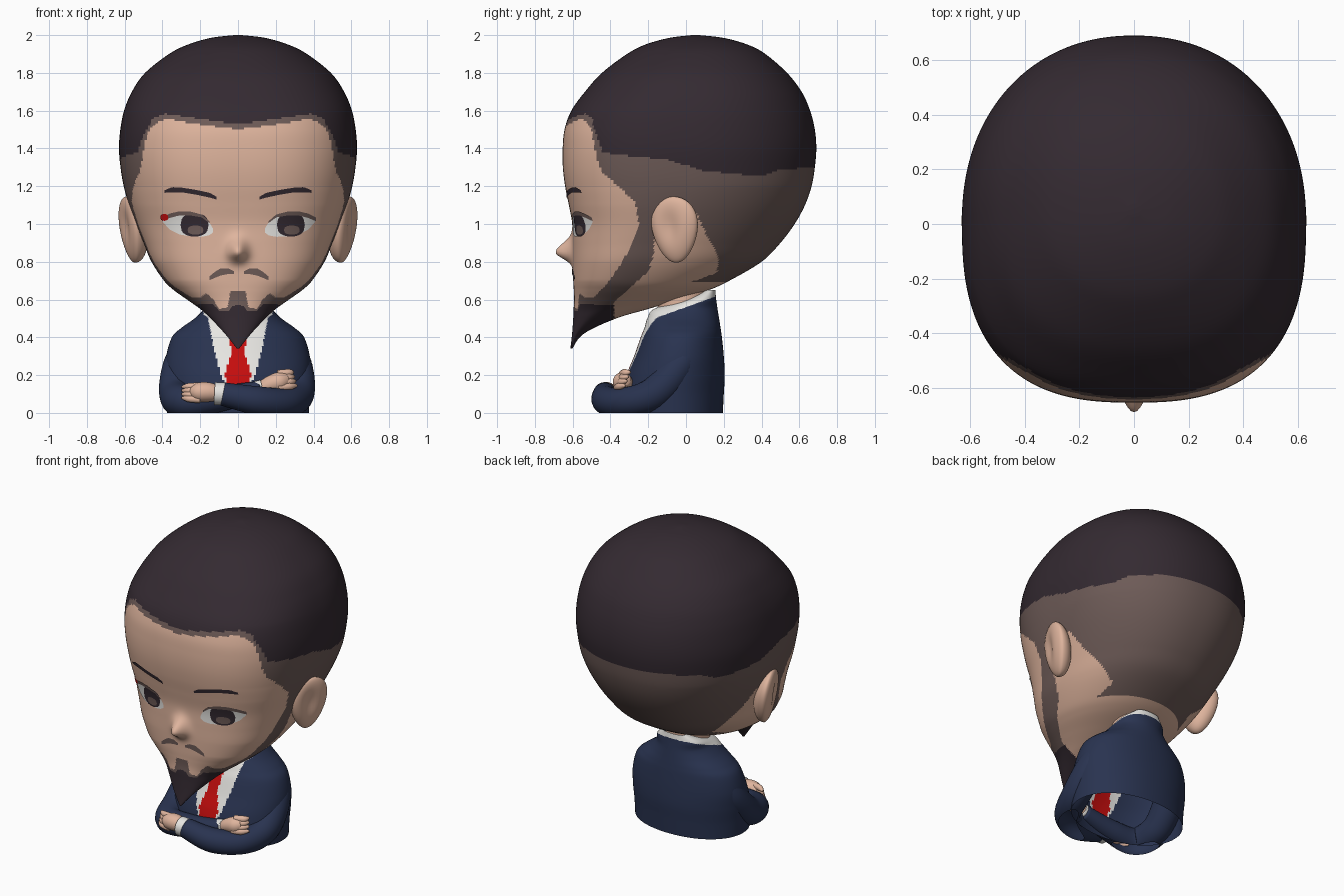
import bpy, bmesh, math
from mathutils import Vector, Matrix

if "Cube" in bpy.data.objects:
    bpy.data.objects.remove(bpy.data.objects["Cube"])

def mat(name, r, g, b):
    m = bpy.data.materials.new(name)
    m.diffuse_color = (r, g, b, 1)
    m.use_nodes = True
    m.node_tree.nodes["Principled BSDF"].inputs["Base Color"].default_value = m.diffuse_color
    return m

SKIN = mat("skin", .74, .46, .34)
HAIR = mat("dark hair", .034, .023, .031)
FADE = mat("short stubble brown", .155, .105, .096)
NAVY = mat("navy cloth", .022, .033, .080)
WHITE = mat("white", .80, .79, .76)
RED = mat("red", .56, .004, .004)

def lerp(t, pts):
    if t <= pts[0][0]: return pts[0][1]
    for (a, u), (b, v) in zip(pts, pts[1:]):
        if t <= b: return u + (v - u) * (t - a) / (b - a)
    return pts[-1][1]

def spline(rows, n):
    """Catmull-Rom through tuples."""
    out = []
    for i in range(len(rows) - 1):
        p = [rows[max(i - 1, 0)], rows[i], rows[i + 1], rows[min(i + 2, len(rows) - 1)]]
        for k in range(n):
            t = k / n
            out.append(tuple(.5 * (2 * b + (c - a) * t + (2 * a - 5 * b + 4 * c - d) * t * t
                       + (3 * b - a - 3 * c + d) * t ** 3) for a, b, c, d in zip(*p)))
    return out + [tuple(rows[-1])]

def finish(bm, name, mats, rule=None, recalc=True, clip=False):
    if recalc: bmesh.ops.recalc_face_normals(bm, faces=bm.faces)
    if clip:
        bmesh.ops.bisect_plane(bm, geom=bm.verts[:] + bm.edges[:] + bm.faces[:],
                               plane_co=(0, 0, 0), plane_no=(0, 0, -1), clear_outer=True)
    for f in bm.faces:
        f.smooth = True
        if rule: f.material_index = rule(*f.calc_center_median())
    me = bpy.data.meshes.new(name)
    bm.to_mesh(me); bm.free()
    for m in mats: me.materials.append(m)
    ob = bpy.data.objects.new(name, me)
    bpy.context.collection.objects.link(ob)
    return ob

def skin_rings(bm, rings, cap0, cap1):
    rs = [[bm.verts.new(p) for p in r] for r in rings]
    n = len(rs[0])
    for a, b in zip(rs, rs[1:]):
        for i in range(n):
            bm.faces.new((a[i], a[(i + 1) % n], b[(i + 1) % n], b[i]))
    if cap0: bm.faces.new(rs[0][::-1])
    if cap1: bm.faces.new(rs[-1])

def oval(z, hw, yf, yb, yc, nf, nb, seg):
    pts = []
    for i in range(seg):
        a = 2 * math.pi * i / seg
        c, s = math.cos(a), math.sin(a)
        n = nf if s < 0 else nb
        r = (abs(c) ** n + abs(s) ** n) ** (-1 / n)
        pts.append((hw * r * c, yc + r * s * ((yb - yc) if s > 0 else (yc - yf)), z))
    return pts

# head: z, half width, front y, back y
HEAD = spline([(.34, .006, -.612, -.602), (.42, .07, -.603, -.54), (.50, .145, -.597, -.37),
    (.55, .20, -.595, -.20), (.60, .27, -.592, -.04), (.65, .34, -.594, .12), (.70, .392, -.597, .23),
    (.80, .458, -.60, .40), (.90, .50, -.60, .50), (1.0, .54, -.602, .575), (1.1, .577, -.62, .63),
    (1.2, .605, -.64, .665), (1.3, .622, -.652, .682), (1.4, .63, -.653, .69), (1.5, .623, -.643, .682),
    (1.6, .603, -.607, .657), (1.7, .562, -.535, .612), (1.8, .492, -.445, .535), (1.9, .365, -.312, .42),
    (1.95, .265, -.215, .325), (1.985, .145, -.09, .20), (2.0, .02, .03, .07)], 9)

def centre(yf, yb, z):
    return yf + (yb - yf) * lerp(z, [(.5, .42), (.8, .40), (1.2, .49), (2, .5)])

def power(z): return lerp(z, [(.5, 2), (.58, 2.1), (.7, 2.5), (1.1, 2.65), (1.6, 2.6), (1.9, 2.2)])

def nose(x, z):
    s = .065 if z > .85 else .045
    return -.09 * math.exp(-(x / .048) ** 2 - ((z - .85) / s) ** 2)

def face_y(x, z):
    hw, yf, yb = (lerp(z, [(r[0], r[k]) for r in HEAD]) for k in (1, 2, 3))
    n, yc = power(z), centre(yf, yb, z)
    return yc - (yc - yf) * max(0, 1 - abs(x / hw) ** n) ** (1 / n) + nose(x, z)

def head_rule(x, y, z):
    ax = abs(x)
    hair = lerp(ax, [(0, 1.53), (.2, 1.555), (.38, 1.585), (.45, 1.56), (.5, 1.47), (.53, 1.39)])
    if y > -.44:
        if z > lerp(y, [(-.43, 1.375), (-.1, 1.34), (.1, 1.28), (.4, 1.25), (.5, 1.29), (.7, 1.3)]): return 1
    elif z > hair: return 1
    # goatee
    if y < -.38 and ax < .26:
        if z < lerp(ax, [(0, .575), (.03, .565), (.05, .54), (.1, .54), (.13, .575), (.2, .58), (.25, .56)]): return 1
        if z < lerp(ax, [(0, .645), (.04, .645), (.055, .56), (.1, .55), (.13, .60), (.17, .635), (.2, .61)]): return 2
    # face, in front of the sideburn
    edge = lerp(z, [(.58, -.56), (.6, -.5), (.68, -.42), (.78, -.35), (.9, -.28), (1.0, -.25), (1.12, -.27),
                    (1.2, -.36), (1.27, -.44), (1.35, -.475), (1.5, -.5), (1.6, -.57)])
    if y < edge: return 0 if z < hair - .028 else 2
    # bare skin behind sideburn, around the ear and neck
    inner = lerp(z, [(.57, -.4), (.65, -.31), (.75, -.20), (.85, -.17), (1.1, -.17)])
    outer = lerp(z, [(.69, .02), (.74, .16), (.82, .17), (1.0, .08), (1.1, .04)])
    if y > inner and (z < .69 or (z < 1.05 and y < outer)): return 0
    return 2

bm = bmesh.new()
skin_rings(bm, [[(x, y + (nose(x, z) if y < -.4 else 0), z) for x, y, z in
                 oval(r[0], r[1], r[2], r[3], centre(r[2], r[3], r[0]), power(r[0]), 2.15, 256)]
                for r in HEAD], True, True)
finish(bm, "head", [SKIN, HAIR, FADE], head_rule)

# thin plates laid on the face: points are (x, low z, high z)
def plate(name, pts, m, lift, mirror=False, dx=0):
    if mirror: pts = [(-x, a, b) for x, a, b in pts]
    pts = sorted((x + dx, a, b) for x, a, b in pts)
    bm = bmesh.new()
    cols = []
    for i in range(25):
        x = pts[0][0] + (pts[-1][0] - pts[0][0]) * i / 24
        lo, hi = (lerp(x, [(p[0], p[k]) for p in pts]) for k in (1, 2))
        zs = [lo + (hi - lo) * j / 6 for j in range(7)]
        cols.append([bm.verts.new((x, face_y(x, z) - lift, z)) for z in zs])
    for a, b in zip(cols, cols[1:]):
        for j in range(6):
            bm.faces.new((a[j], b[j], b[j + 1], a[j + 1]))
    finish(bm, name, [m], recalc=False)

def disc(cx, cz, rx, rz, top=9):
    return [(cx - rx * math.cos(t), cz - rz * math.sin(t) ** .7, min(top, cz + rz * math.sin(t) ** .7))
            for t in (math.pi * k / 12 for k in range(12))] + [(cx + rx, cz, cz)]

BROW = [(.115, 1.13, 1.145), (.15, 1.14, 1.165), (.22, 1.155, 1.18), (.3, 1.168, 1.193), (.35, 1.168, 1.195), (.39, 1.165, 1.178)]
EYE = [(.13, .955, .975), (.15, .94, 1.01), (.19, .932, 1.04), (.25, .935, 1.06), (.31, .945, 1.06), (.36, .97, 1.05), (.395, 1.01, 1.03)]
LID = [(.15, 1.005, 1.015), (.19, 1.035, 1.05), (.25, 1.045, 1.066), (.31, 1.045, 1.067), (.36, 1.032, 1.055), (.40, 1.015, 1.035)]
TASH = [(.02, .735, .75), (.05, .735, .765), (.09, .727, .765), (.12, .715, .747), (.15, .702, .722)]
for side, mir, dx in (("left", True, -.002), ("right", False, .012)):
    plate(side + "_eyebrow", BROW, HAIR, .006, mir)
    plate(side + "_eye_white", EYE, WHITE, .004, mir, dx)
    plate(side + "_upper_lid", LID, FADE, .007, mir, dx)
    plate(side + "_moustache", TASH, FADE, .005, mir, dx)
    cx = -.23 if mir else .28
    plate(side + "_iris", disc(cx, .995, .074, .062, 1.052), HAIR, .006)
    plate(side + "_iris_shine", disc(cx + .005, .968, .042, .024), FADE, .0075)
plate("eye_corner", disc(-.39, 1.035, .021, .018), RED, .0085)

# ears
for s in (-1, 1):
    bm = bmesh.new()
    bmesh.ops.create_uvsphere(bm, u_segments=40, v_segments=28, radius=1)
    for v in bm.verts:
        x, y, z = v.co
        dent = .5 * math.exp(-((y + .15) / .4) ** 2 - ((z - .1) / .5) ** 2) if x > 0 else 0
        thick = .045 if x > 0 else .085
        v.co = Vector(((x - dent) * thick + .025 * z, y * .125 * (1 + .22 * z), z * .175))
    bmesh.ops.rotate(bm, verts=bm.verts, matrix=Matrix.Rotation(math.radians(-18), 3, 'Z'))
    for v in bm.verts:
        v.co = Vector((s * (v.co.x + .568), v.co.y - .06, v.co.z + .97))
    finish(bm, "left_ear" if s < 0 else "right_ear", [SKIN])

# neck
bm = bmesh.new()
skin_rings(bm, [oval(z, .135, -.15 + d, .11 + d, -.02 + d, 2, 2, 48)
                for z, d in ((.5, .0), (.58, 0), (.65, .01), (.72, .02))], False, False)
finish(bm, "neck", [SKIN])

# jacket, shirt and tie: z, half width, front y, back y
TORSO = spline([(0, .375, -.33, .195), (.1, .38, -.335, .20), (.2, .385, -.315, .205), (.3, .38, -.275, .20),
    (.4, .35, -.24, .19), (.45, .30, -.22, .183), (.5, .23, -.205, .175), (.55, .18, -.17, .167),
    (.6, .15, -.03, .16), (.65, .08, .10, .155)], 16)

def torso_rule(x, y, z):
    ax = abs(x)
    if y < -.05 and z > .1:
        if ax < lerp(z, [(.12, .05), (.2, .07), (.33, .032), (.36, .042), (.42, .048)]) and z < .43: return 2
        if ax < lerp(z, [(.1, .04), (.2, .09), (.35, .13), (.5, .158)]): return 1
    return 1 if z > .56 + .36 * y else 0

bm = bmesh.new()
skin_rings(bm, [oval(z, hw, yf, yb, (yf + yb) / 2, 2.1, 2.1, 200) for z, hw, yf, yb in TORSO], False, False)
finish(bm, "jacket_and_shirt", [NAVY, WHITE, RED], torso_rule)

# sleeves, cuffs and hands: path points are (x, y, z, radius)
def tube(name, pts, m):
    path = spline(pts, 8)
    rings = []
    for i, p in enumerate(path):
        q, r = path[max(i - 1, 0)], path[min(i + 1, len(path) - 1)]
        d = (Vector(r[:3]) - Vector(q[:3])).normalized()
        u = d.cross(Vector((.1, .3, 1))).normalized()
        w = d.cross(u)
        rings.append([Vector(p[:3]) + p[3] * (u * math.cos(a) + w * math.sin(a))
                      for a in (2 * math.pi * k / 32 for k in range(32))])
    bm = bmesh.new()
    skin_rings(bm, rings, True, True)
    finish(bm, name, [m], clip=True)

tube("right_sleeve", [(.27, .02, .37, .07), (.305, -.04, .24, .09), (.315, -.17, .1, .088), (.25, -.33, .055, .078),
                      (.1, -.42, .065, .076), (-.08, -.43, .10, .062)], NAVY)
tube("left_sleeve", [(-.27, .02, .37, .07), (-.31, -.04, .24, .09), (-.325, -.17, .1, .092), (-.28, -.32, .06, .085),
                     (-.1, -.34, .075, .07), (.12, -.335, .12, .05)], NAVY)
tube("right_cuff", [(-.07, -.43, .10, .06), (-.125, -.43, .103, .06)], WHITE)
tube("left_cuff", [(.09, -.335, .12, .046), (.13, -.335, .13, .046)], WHITE)
tube("right_palm", [(-.11, -.42, .105, .042), (-.16, -.42, .11, .052), (-.21, -.42, .11, .05), (-.245, -.41, .11, .03)], SKIN)
tube("left_palm", [(.12, -.33, .128, .035), (.17, -.335, .15, .046), (.22, -.335, .165, .052), (.26, -.325, .18, .035)], SKIN)
for k in range(4):
    o = k * .024
    tube("right_finger", [(-.2, -.44 + o * .3, .07 + o, .018), (-.26, -.43 + o * .3, .075 + o * .9, .018),
                          (-.295, -.405 + o * .3, .08 + o * .8, .007)], SKIN)
    tube("left_finger", [(.21, -.365 + o * .4, .135 + o, .02), (.27, -.35 + o * .4, .14 + o, .02),
                         (.31 - o * .3, -.325 + o * .4, .145 + o, .008)], SKIN)
